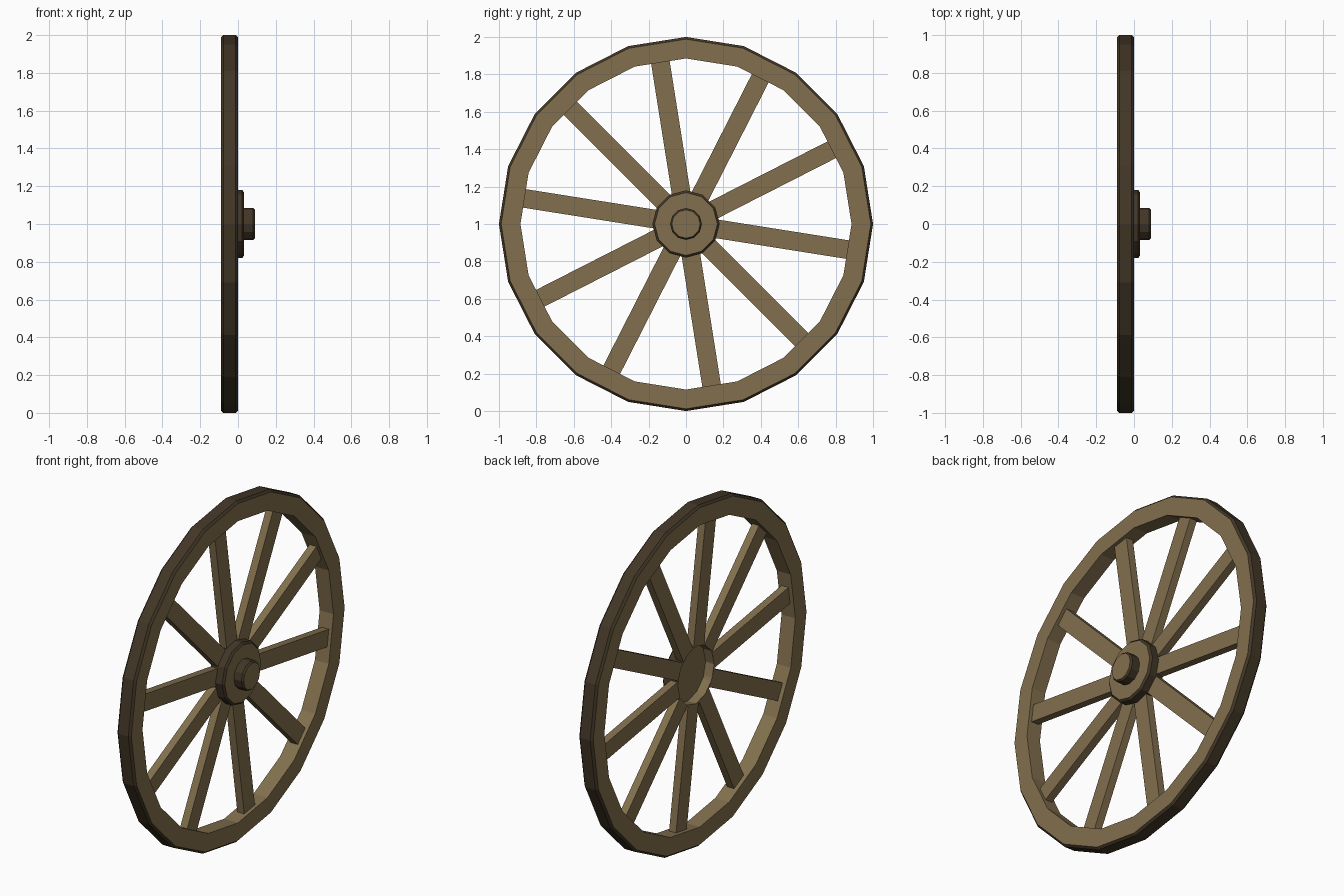
import bpy, bmesh, math
from mathutils import Vector, Matrix

if "Cube" in bpy.data.objects:
    bpy.data.objects.remove(bpy.data.objects["Cube"])

CENTRE = Vector((0, 0, 1))


def material(name, rgb):
    m = bpy.data.materials.new(name)
    m.diffuse_color = (*rgb, 1)
    m.use_nodes = True
    m.node_tree.nodes["Principled BSDF"].inputs["Base Color"].default_value = m.diffuse_color
    return m


wood = material("light_wood", (0.225, 0.162, 0.077))
dark = material("dark_wood", (0.055, 0.038, 0.020))


def finish(bm, name, mats):
    me = bpy.data.meshes.new(name)
    bmesh.ops.recalc_face_normals(bm, faces=bm.faces[:])
    if len(mats) > 1:
        # outward-facing edges and chamfers take the dark colour
        for f in bm.faces:
            c = f.calc_center_median() - CENTRE
            c.x = 0
            if c.length > 1e-4 and f.normal.dot(c.normalized()) > 0.3:
                f.material_index = 1
    bm.to_mesh(me)
    bm.free()
    for m in mats:
        me.materials.append(m)
    ob = bpy.data.objects.new(name, me)
    bpy.context.collection.objects.link(ob)
    return ob


def lathe(name, profile, sides, closed):
    """Turn (x, radius) points about the axle; open profiles get end caps."""
    bm = bmesh.new()
    rings = []
    for x, r in profile:
        rings.append([bm.verts.new(CENTRE + Vector((
            x, r * math.cos(2 * math.pi * i / sides),
            r * math.sin(2 * math.pi * i / sides)))) for i in range(sides)])
    pairs = list(zip(rings, rings[1:]))
    if closed:
        pairs.append((rings[-1], rings[0]))
    for a, b in pairs:
        for i in range(sides):
            j = (i + 1) % sides
            bm.faces.new((a[i], a[j], b[j], b[i]))
    if not closed:
        bm.faces.new(rings[0])
        bm.faces.new(rings[-1])
    return finish(bm, name, [wood, dark])


# Rim: chamfered on the outside only
lathe("rim", [(-0.09, 0.885), (-0.09, 0.988), (-0.078, 1.0),
              (-0.012, 1.0), (0, 0.988), (0, 0.885)], 20, True)

# Hub: cup with a recessed back
lathe("hub", [(-0.01, 0.168), (-0.065, 0.168), (-0.065, 0.18),
              (0.022, 0.18), (0.032, 0.168)], 12, False)

# Axle cap
lathe("axle_cap", [(0.02, 0.085), (0.08, 0.085), (0.09, 0.076)], 12, False)

# Spokes
R0, R1 = 0.165, 0.895
for k in range(10):
    bm = bmesh.new()
    bmesh.ops.create_cube(bm, size=1)
    bm.transform(Matrix.Translation(CENTRE)
                 @ Matrix.Rotation(math.radians(27 + 36 * k), 4, 'X')
                 @ Matrix.Translation((-0.043, (R0 + R1) / 2, 0))
                 @ Matrix.Diagonal((0.045, R1 - R0, 0.1, 1)))
    finish(bm, f"spoke_{k + 1}", [wood])
